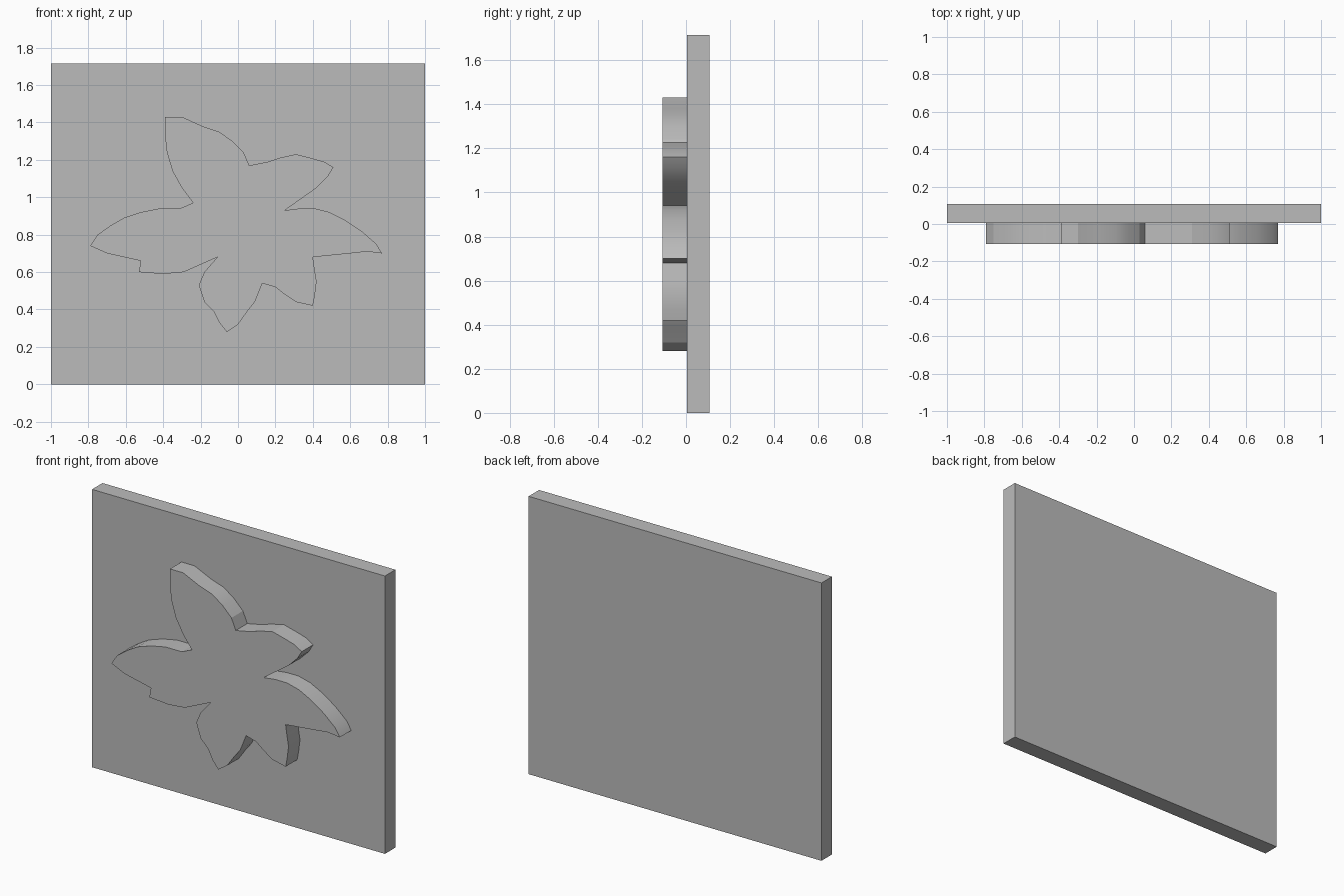
import bpy
import bmesh
import math

default_cube = bpy.data.objects.get("Cube")
if default_cube:
    bpy.data.objects.remove(default_cube, do_unlink=True)

# One plain grey for the whole plaque
grey = bpy.data.materials.new("plain_grey")
grey.use_nodes = True
grey_colour = (0.5, 0.5, 0.5, 1)
grey.diffuse_color = grey_colour
grey.node_tree.nodes["Principled BSDF"].inputs["Base Color"].default_value = grey_colour

FRONT, JOIN, BACK = -.107, .005, .107
HEIGHT = 1.715


def extruded_plate(name, outline, front, back):
    """Extrude a clockwise or counter-clockwise (x, z) outline along y."""
    mesh = bpy.data.meshes.new(name)
    bm = bmesh.new()
    face = bm.faces.new([bm.verts.new((x, front, z)) for x, z in outline])
    result = bmesh.ops.extrude_face_region(bm, geom=[face], use_keep_orig=True)
    moved = [item for item in result["geom"] if isinstance(item, bmesh.types.BMVert)]
    bmesh.ops.translate(bm, verts=moved, vec=(0, back - front, 0))
    bmesh.ops.recalc_face_normals(bm, faces=bm.faces)
    bm.to_mesh(mesh)
    bm.free()
    mesh.materials.append(grey)
    plate = bpy.data.objects.new(name, mesh)
    bpy.context.collection.objects.link(plate)
    return plate


# Backing slab
extruded_plate("backing_slab", [(-1, 0), (1, 0), (1, HEIGHT), (-1, HEIGHT)], JOIN, BACK)

# Petal edges, clockwise, each starting at the notch before the petal
upper_left_petal = [
    (-.24, .97), (-.3, 1.05), (-.35, 1.14), (-.38, 1.24), (-.39, 1.33), (-.39, 1.43),
    (-.3, 1.43), (-.19, 1.38), (-.1, 1.35), (-.03, 1.3), (.03, 1.24),
]
upper_right_petal = [
    (.06, 1.17), (.16, 1.19), (.22, 1.21), (.31, 1.23), (.39, 1.21), (.46, 1.19),
    (.51, 1.16), (.48, 1.11), (.42, 1.05),
]
right_petal = [
    (.25, .93), (.33, .94), (.41, .94), (.49, .92), (.57, .88), (.66, .82),
    (.74, .75), (.77, .7), (.69, .71), (.6, .7), (.5, .69),
]
lower_right_petal = [
    (.4, .68), (.41, .61), (.42, .55), (.41, .47), (.4, .42), (.31, .44),
    (.25, .48), (.2, .52),
]
bottom_petal = [
    (.13, .54), (.09, .44), (.05, .39), (0, .32), (-.06, .28), (-.1, .33),
    (-.13, .39), (-.18, .44), (-.21, .53), (-.18, .6),
]
left_petal = [
    (-.11, .68), (-.2, .64), (-.29, .6), (-.4, .59), (-.53, .6), (-.52, .66),
    (-.61, .68), (-.7, .7), (-.79, .74), (-.75, .8), (-.68, .85), (-.61, .89),
    (-.52, .92), (-.42, .94), (-.31, .94),
]

# Raised flower standing out from the front of the slab
flower_outline = (upper_left_petal + upper_right_petal + right_petal
                  + lower_right_petal + bottom_petal + left_petal)
flower = extruded_plate("raised_flower", flower_outline, FRONT, JOIN)

# Soft petal sides with crisp rims and tips
bpy.ops.object.select_all(action="DESELECT")
flower.select_set(True)
bpy.context.view_layer.objects.active = flower
bpy.ops.object.shade_smooth_by_angle(angle=math.radians(20))
